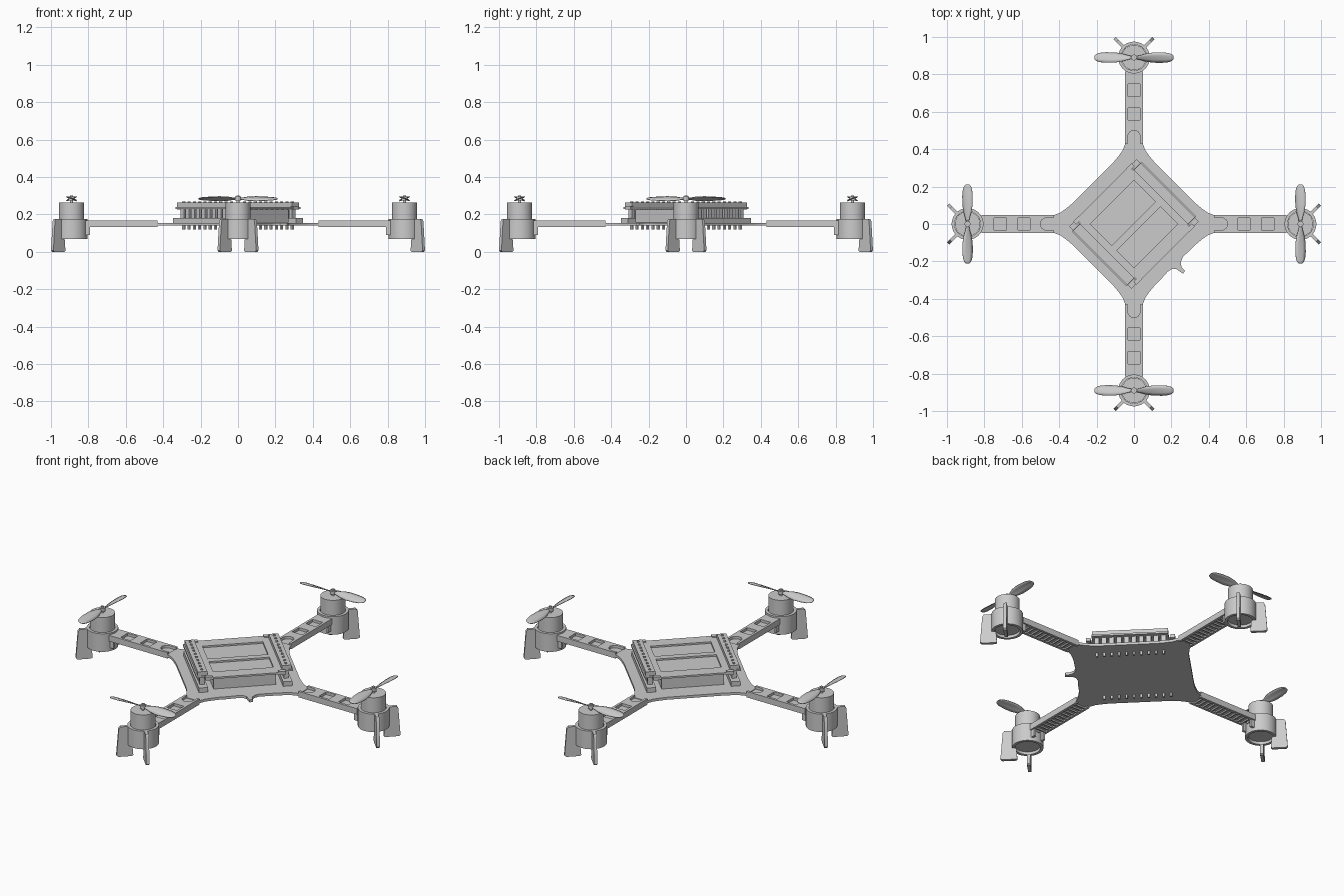
import bpy, bmesh, math
from mathutils import Matrix, Vector

cube = bpy.data.objects.get("Cube")
if cube:
    bpy.data.objects.remove(cube, do_unlink=True)

grey = bpy.data.materials.new("plain_grey")
grey.use_nodes = True
GREY = (0.6, 0.6, 0.6, 1)
grey.diffuse_color = GREY
next(n for n in grey.node_tree.nodes if n.type == 'BSDF_PRINCIPLED').inputs["Base Color"].default_value = GREY

I = Matrix.Identity(4)


def finish(name, bm, mat=I):
    """Place a bmesh in the world as a shaded, coloured object."""
    bmesh.ops.remove_doubles(bm, verts=bm.verts, dist=1e-5)
    bm.transform(mat)
    bmesh.ops.recalc_face_normals(bm, faces=bm.faces)
    me = bpy.data.meshes.new(name)
    bm.to_mesh(me)
    bm.free()
    me.materials.append(grey)
    ob = bpy.data.objects.new(name, me)
    bpy.context.collection.objects.link(ob)
    bpy.ops.object.select_all(action='DESELECT')
    ob.select_set(True)
    bpy.context.view_layer.objects.active = ob
    bpy.ops.object.shade_smooth_by_angle(angle=math.radians(35))
    return ob


def slab(name, loops, z0, z1, mat=I):
    """Extrude a flat outline; further loops become holes."""
    cu = bpy.data.curves.new(name + "_outline", 'CURVE')
    cu.dimensions, cu.fill_mode, cu.extrude = '2D', 'BOTH', (z1 - z0) / 2
    for loop in loops:
        sp = cu.splines.new('POLY')
        sp.points.add(len(loop) - 1)
        for p, (x, y) in zip(sp.points, loop):
            p.co = (x, y, 0, 1)
        sp.use_cyclic_u = True
    tmp = bpy.data.objects.new(name + "_outline", cu)
    bpy.context.collection.objects.link(tmp)
    dg = bpy.context.evaluated_depsgraph_get()
    me = bpy.data.meshes.new_from_object(tmp.evaluated_get(dg))
    bm = bmesh.new()
    bm.from_mesh(me)
    bpy.data.objects.remove(tmp, do_unlink=True)
    bpy.data.meshes.remove(me)
    return finish(name, bm, mat @ Matrix.Translation((0, 0, (z0 + z1) / 2)))


def rect(x0, x1, y0, y1):
    return [(x0, y0), (x1, y0), (x1, y1), (x0, y1)]


def circle(r, n=40):
    return [(r * math.cos(math.tau * i / n), r * math.sin(math.tau * i / n)) for i in range(n)]


def boxes(name, items, mat=I):
    bm = bmesh.new()
    for x0, x1, y0, y1, z0, z1 in items:
        m = Matrix.Translation(((x0 + x1) / 2, (y0 + y1) / 2, (z0 + z1) / 2))
        bmesh.ops.create_cube(bm, size=1, matrix=m @ Matrix.Diagonal((x1 - x0, y1 - y0, z1 - z0, 1)))
    return finish(name, bm, mat)


def turn(deg, axis='Z'):
    return Matrix.Rotation(math.radians(deg), 4, axis)


# Circuit board: diamond with concave necks and one small side tab
corner = [(.435, .045), (.395, .06), (.36, .085), (.33, .11), (.30, .14)]
tab = [(.18, -.255), (.205, -.24), (.225, -.24), (.262, -.266), (.272, -.25),
       (.254, -.23), (.25, -.205), (.262, -.175)]
board = []
for k in range(4):
    R = turn(90 * k)
    side = corner + [(y, x) for x, y in reversed(corner)]
    pts = [tuple((R @ Vector((x, y, 0))).xy) for x, y in side]
    board += pts[:5] + (tab if k == 3 else []) + pts[5:]
slab("circuit_board", [board], .14, .155)

# Stacked electronics, turned 45 degrees
D = turn(-45)
boxes("battery", [(-.21, .21, -.17, .17, .158, .226)], D)
plus = [(-.237, -.2), (-.207, -.2), (-.207, -.264), (.207, -.264), (.207, -.2), (.237, -.2),
        (.237, .2), (.207, .2), (.207, .264), (-.207, .264), (-.207, .2), (-.237, .2)]
slab("deck_frame", [plus, rect(-.165, -.002, -.165, .165), rect(.035, .165, -.165, .165)], .23, .24, D)
pin_s = [-.18 + .04 * i for i in range(10)]
for s in (-1, 1):
    n = .23 * s
    boxes("lower_header", [(-.235, .235, n - .025, n + .025, .155, .182)], D)
    boxes("upper_header", [(-.205, .205, n - .026, n + .026, .24, .264)], D)
    boxes("header_pins", [(x - .006, x + .006, n - .006, n + .006, .12, .27) for x in pin_s], D)
    boxes("header_teeth", [(x - .013, x + .013, n - .013, n + .013, .18, .232) for x in pin_s], D)
    boxes("corner_clips", [(e * .228 - .012, e * .228 + .012, s * .2 - .02, s * .2 + .02, .226, .246)
                           for e in (-1, 1)], D)


def propeller(name, mat, flip):
    """Two twisted blades made from chord stations."""
    stations = [(.008, .007, 30), (.03, .012, 30), (.06, .022, 28), (.10, .029, 24),
                (.15, .029, 19), (.185, .025, 16), (.203, .018, 14), (.211, .008, 14)]
    bm = bmesh.new()
    for half in (0, 180):
        rows = []
        for x, c, tw in stations:
            a = math.radians(tw) * flip
            row = []
            for t in (-1, -.4, .4, 1):
                y, z = c * t, .004 * (1 - t * t) * c / .029
                p = Vector((x, y * math.cos(a) - z * math.sin(a), y * math.sin(a) + z * math.cos(a)))
                row.append(bm.verts.new(turn(half) @ p))
            rows.append(row)
        for a, b in zip(rows, rows[1:]):
            for i in range(3):
                bm.faces.new((a[i], b[i], b[i + 1], a[i + 1]))
    ob = finish(name, bm, mat)
    mod = ob.modifiers.new("thickness", 'SOLIDIFY')
    mod.thickness, mod.offset = .004, 0


# Arm cover outline with a round notch at the inner end
notch = [(.467 + .033 * math.cos(a), .033 * math.sin(a))
         for a in [math.radians(-90 + 15 * i) for i in range(13)]]
cover = [(.43, -.047), (.43, -.033)] + notch + [(.43, .033), (.43, .047), (.815, .047), (.815, -.047)]
fin = [(.055, .006), (.062, 0), (.137, 0), (.146, .008), (.134, .165), (.125, .177),
       (.078, .177), (.078, .075), (.06, .065)]

for k in range(4):
    R = turn(90 * k)
    M = R @ Matrix.Translation((.89, 0, 0))

    # Arm: cover with two windows, side rails, inner tongue and ribs
    slab("arm_cover", [cover, rect(.555, .62, -.033, .033), rect(.682, .748, -.033, .033)], .152, .167, R)
    boxes("arm_rails", [(.43, .815, s * .04 - .007, s * .04 + .007, .132, .1525) for s in (-1, 1)], R)
    boxes("arm_tongue", [(.40, .80, -.033, .033, .141, .1515)], R)
    boxes("arm_ribs", [(.45 + .03 * i, .458 + .03 * i, -.034, .034, .133, .142) for i in range(12)], R)
    boxes("arm_prongs", [(.79, .83, s * .032 - .007, s * .032 + .007, .09, .167) for s in (-1, 1)]
          + [(.80, .82, -.01, .01, .13, .16)], R)

    # Motor in its open cup, with two landing fins
    slab("motor_cup", [circle(.085), circle(.069)], .07, .177, M)
    slab("motor", [circle(.067)], .085, .265, M)
    slab("motor_shaft", [circle(.008, 16)], .26, .302, M)
    slab("propeller_hub", [circle(.016, 20)], .275, .295, M)
    for s in (-45, 45):
        slab("landing_fin", [fin], -.009, .009, M @ turn(s) @ turn(90, 'X'))
    propeller("propeller", M @ turn(90) @ Matrix.Translation((0, 0, .284)), 1 if k % 2 else -1)
